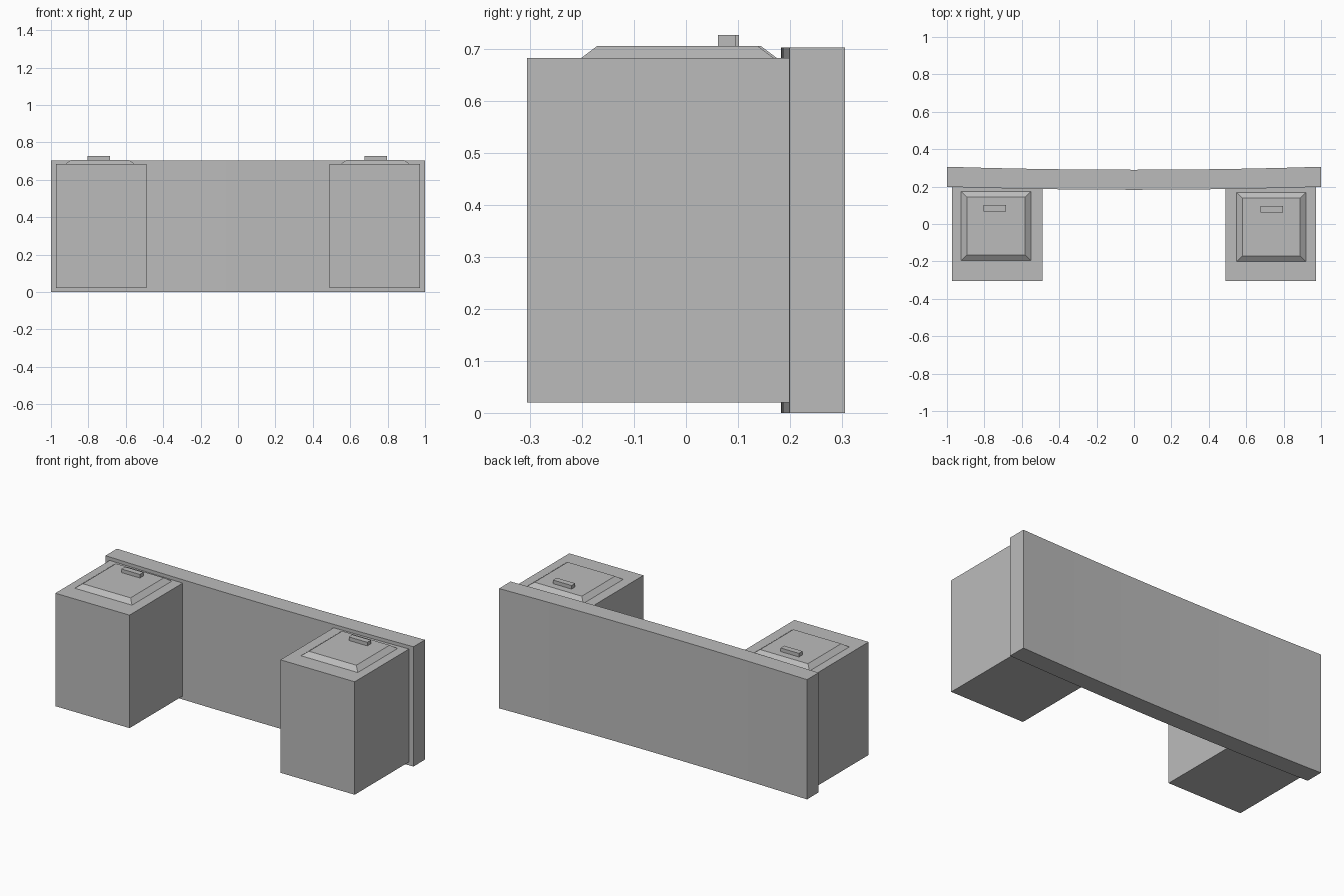
import bpy
import bmesh

cube = bpy.data.objects.get("Cube")
if cube:
    bpy.data.objects.remove(cube, do_unlink=True)

# Single grey material
GREY = (0.5, 0.5, 0.5, 1.0)
grey = bpy.data.materials.new("plain_grey")
grey.use_nodes = True
grey.diffuse_color = GREY
grey.node_tree.nodes["Principled BSDF"].inputs["Base Color"].default_value = GREY


def finish(name, bm):
    bmesh.ops.recalc_face_normals(bm, faces=bm.faces)
    mesh = bpy.data.meshes.new(name)
    bm.to_mesh(mesh)
    bm.free()
    mesh.materials.append(grey)
    obj = bpy.data.objects.new(name, mesh)
    bpy.context.collection.objects.link(obj)
    return obj


def block(name, x, y, z, inset=0.0):
    """Box between the given ranges; inset narrows its top on all sides."""
    bm = bmesh.new()
    bmesh.ops.create_cube(bm, size=1)
    for v in bm.verts:
        top = v.co.z > 0
        pull = inset if top else 0.0
        v.co.x = x[1] - pull if v.co.x > 0 else x[0] + pull
        v.co.y = y[1] - pull if v.co.y > 0 else y[0] + pull
        v.co.z = z[1] if top else z[0]
    return finish(name, bm)


def bowed_panel(name, height, segments):
    """Upright panel whose middle bows gently towards the front."""
    xs = [-1 + 2 * i / segments for i in range(segments + 1)]
    sag = lambda x: 0.016 * (1 - x * x)
    outline = [(x, 0.199 - sag(x)) for x in xs]
    outline += [(x, 0.306 - sag(x)) for x in reversed(xs)]
    bm = bmesh.new()
    base = bm.faces.new([bm.verts.new((x, y, 0)) for x, y in outline])
    grown = bmesh.ops.extrude_face_region(bm, geom=[base])["geom"]
    for v in grown:
        if isinstance(v, bmesh.types.BMVert):
            v.co.z = height
    if not base.is_valid or not any(
            all(v.co.z == 0 for v in f.verts) for f in bm.faces):
        bm.faces.new([v for v in bm.verts if v.co.z == 0])
    panel = finish(name, bm)
    for face in panel.data.polygons:
        face.use_smooth = abs(face.normal.y) > 0.5
    # Keep the panel corners crisp while the bow stays smooth
    panel.data.set_sharp_from_angle(angle=0.6)
    return panel


bowed_panel("back_panel", 0.703, 12)

# Pedestals, each with a bevelled lid and a small handle
for side, x_body, x_lid, x_grip, shift in (
        ("right", (-0.972, -0.49), (-0.925, -0.55), (-0.805, -0.685), 0.006),
        ("left", (0.49, 0.972), (0.548, 0.92), (0.676, 0.796), 0.0)):
    block(side + "_pedestal", x_body, (-0.306, 0.199), (0.02, 0.683))
    block(side + "_lid", x_lid, (-0.203 + shift, 0.17 + shift),
          (0.682, 0.706), inset=0.032)
    block(side + "_handle", x_grip, (0.062 + shift, 0.096 + shift),
          (0.704, 0.727))
